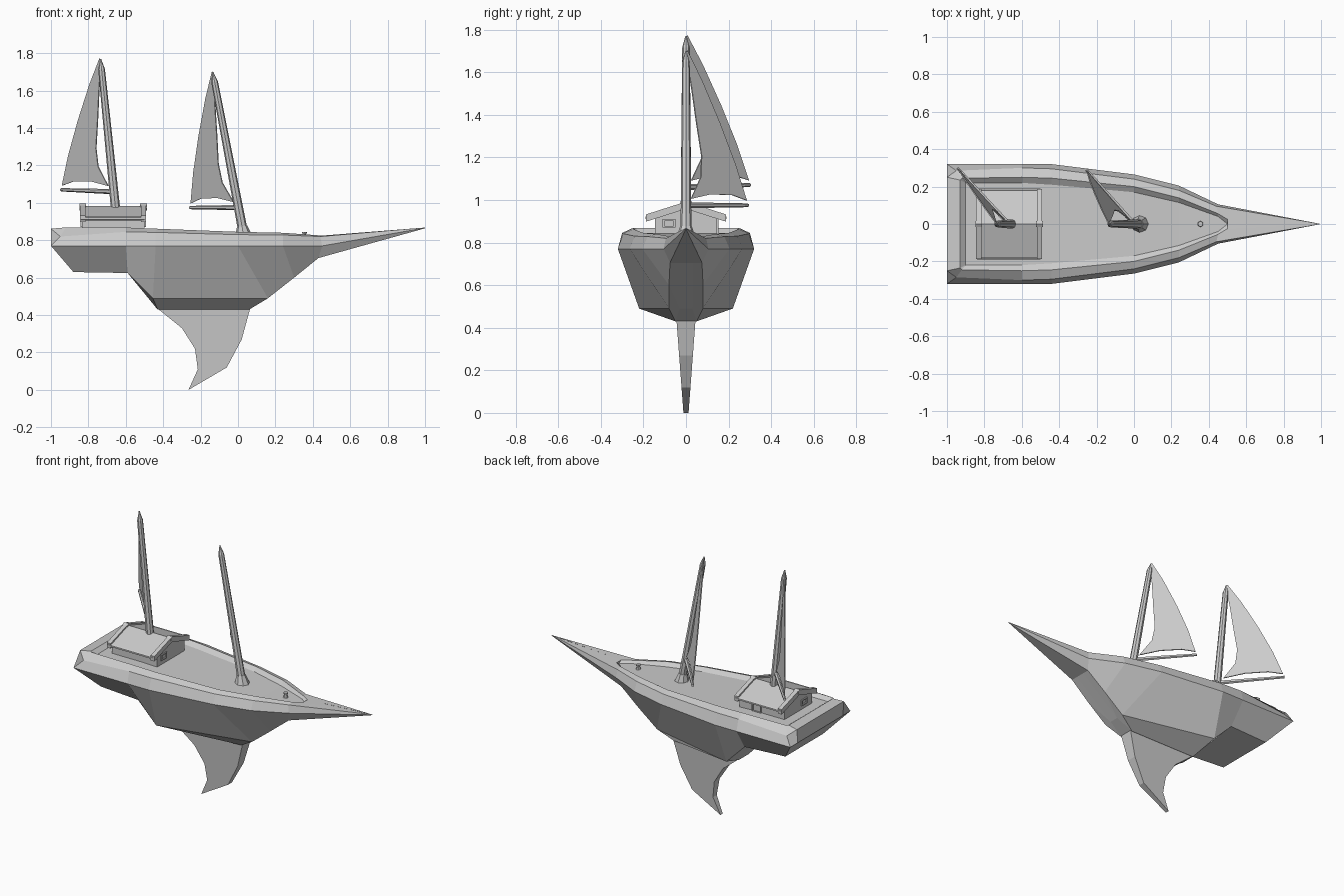
import bpy, bmesh
from mathutils import Vector as V

if "Cube" in bpy.data.objects:
    bpy.data.objects.remove(bpy.data.objects["Cube"])


def finish(bm, name):
    bmesh.ops.remove_doubles(bm, verts=bm.verts, dist=0.0005)
    bmesh.ops.dissolve_degenerate(bm, edges=bm.edges, dist=0.0003)
    bmesh.ops.recalc_face_normals(bm, faces=bm.faces)
    me = bpy.data.meshes.new(name)
    bm.to_mesh(me)
    bm.free()
    ob = bpy.data.objects.new(name, me)
    bpy.context.collection.objects.link(ob)
    return ob


def rod(name, a, b, r1, r2, n=8):
    a, b = V(a), V(b)
    d = b - a
    bm = bmesh.new()
    bmesh.ops.create_cone(bm, cap_ends=True, segments=n, radius1=r1, radius2=r2, depth=d.length)
    bm.transform(d.to_track_quat('Z', 'Y').to_matrix().to_4x4())
    bmesh.ops.translate(bm, verts=bm.verts, vec=(a + b) / 2)
    return finish(bm, name)


def slab(name, front, back):
    # solid between two matching outlines
    bm = bmesh.new()
    f = [bm.verts.new(p) for p in front]
    k = [bm.verts.new(p) for p in back]
    n = len(f)
    bm.faces.new(f)
    bm.faces.new(k[::-1])
    for i in range(n):
        j = (i + 1) % n
        bm.faces.new((f[i], f[j], k[j], k[i]))
    bmesh.ops.triangulate(bm, faces=[q for q in bm.faces if len(q.verts) > 4])
    return finish(bm, name)


def box(name, x0, x1, y0, y1, z0, z1):
    o = [(x0, y0), (x1, y0), (x1, y1), (x0, y1)]
    return slab(name, [(x, y, z0) for x, y in o], [(x, y, z1) for x, y in o])


# hull: lengthwise rows from deck edge over the rail and down to the keel
deck = [(-.9, .22, .845), (-.9, .22, .845), (-.6, .22, .845), (-.44, .21, .84),
        (0, .17, .825), (.24, .115, .815), (.45, .04, .81), (.5, 0, .81)]
rail_in = [(-.93, .235, .868), (-.92, .245, .868), (-.6, .25, .868), (-.44, .245, .862),
           (0, .2, .845), (.24, .14, .84), (.45, .055, .825), (.5, .025, .825)]
rail_out = [(-1, .25, .862), (-.95, .285, .82), (-.6, .3, .845), (-.44, .295, .842),
            (0, .24, .83), (.24, .18, .828), (.44, .095, .82), (1, 0, .868)]
chine = [(-1, .24, .77), (-1, .32, .77), (-.6, .32, .77), (-.44, .32, .77),
         (0, .265, .77), (.24, .205, .77), (.45, .105, .77), (1, 0, .866)]
low = [(-.88, .18, .63), (-.88, .2, .63), (-.59, .22, .625), (-.455, .22, .49),
       (.16, .08, .49), (.3, .08, .6), (.43, .075, .705), (1, 0, .864)]
keel = [(-.88, .05, .63), (-.88, .05, .63), (-.59, .05, .625), (-.43, .05, .43),
        (.06, .05, .43), (.16, .03, .49), (.43, .03, .705), (1, 0, .864)]
flat = lambda row: [(x, 0, z) for x, y, z in row]
rows = [[(r[0][0], 0, r[0][2])] + r
        for r in (flat(deck), deck, rail_in, rail_out, chine, low, keel, flat(keel))]
bm = bmesh.new()
for s in (1, -1):
    g = [[bm.verts.new((x, y * s, z)) for x, y, z in r] for r in rows]
    for a, b in zip(g, g[1:]):
        for i in range(len(a) - 1):
            bm.faces.new((a[i], a[i + 1], b[i + 1], b[i]))
# bow ridge between the inner rails
finish(bm, "hull")
slab("bow_cap", [(.5, .025, .825), (.5, -.025, .825), (1, 0, .867)],
     [(.5, .025, .80), (.5, -.025, .80), (1, 0, .865)])

# fin below the hull, thinner towards the tip
fin = [(-.43, .435), (-.3, .33), (-.23, .22), (-.215, .11), (-.265, 0),
       (-.06, .12), (.02, .27), (.065, .435)]
th = lambda z: .012 + .075 * z
slab("keel_fin", [(x, -th(z), z) for x, z in fin], [(x, th(z), z) for x, z in fin])

# masts, booms and sails
outline = [(.08, .025), (.24, .17), (.25, .31), (.17, .52), (.09, .75), (0, .98), (.02, 1),
           (.26, .8), (.55, .52), (.8, .25), (.98, .015), (.75, .05), (.4, .055)]


def rig(name, base, top, tack, clew):
    base, top, tack, clew = V(base), V(top), V(tack), V(clew)
    neck = base.lerp(top, .94)
    rod(name + "_mast", base, neck, .026, .018)
    rod(name + "_mast_tip", neck, top, .018, .003)
    rod(name + "_boom", tack, clew, .014, .009, 6)
    u, v = clew - tack, top - tack
    n = u.cross(v).normalized() * .003
    lift = V((0, 0, .012))
    pts = [tack + lift + u * a + v * b * .985 for a, b in outline]
    slab(name + "_sail", [p + n for p in pts], [p - n for p in pts])


rig("main", (.032, 0, .82), (-.135, 0, 1.70), (0, 0, .975), (-.255, .29, .975))
rig("aft", (-.643, 0, .85), (-.735, 0, 1.77), (-.67, 0, 1.06), (-.945, .3, 1.07))
rod("mast_collar", (.03, 0, .815), (.022, 0, .875), .048, .028)

# bow bollard
rod("bollard", (.355, 0, .805), (.355, 0, .835), .018, .008)
rod("bollard_cap", (.355, 0, .835), (.355, 0, .845), .014, .014)

# cabin with gable ends
gable = [(-.145, .835), (.145, .835), (.145, .93), (0, .972), (-.145, .93)]
slab("cabin_walls", [(-.835, y, z) for y, z in gable], [(-.5, y, z) for y, z in gable])


def roof(name, x0, x1, w, z, t):
    o = [(-w, z - .06), (0, z), (w, z - .06), (w, z - .06 - t), (0, z - t), (-w, z - .06 - t)]
    bm = bmesh.new()
    a, b = ([bm.verts.new((x, p, q)) for p, q in o] for x in (x0, x1))
    for r in (a, b):
        bm.faces.new((r[0], r[1], r[4], r[5]))
        bm.faces.new((r[1], r[2], r[3], r[4]))
    for i in range(6):
        j = (i + 1) % 6
        bm.faces.new((a[i], a[j], b[j], b[i]))
    finish(bm, name)


roof("cabin_roof", -.84, -.5, .18, .983, .018)
for x in (-.83, -.505):
    roof("gable_trim", x - .014, x + .014, .188, .992, .034)
    rod("ridge_end", (x - .018, 0, .978), (x + .018, 0, .978), .018, .018, 6)
for s in (-1, 1):
    rod("eave_trim", (-.84, s * .182, .916), (-.5, s * .182, .916), .01, .01, 6)


# framed windows on both ends, door on the far side
def frame(name, ax, p, c, w, z0, z1, t=.008):
    for a0, a1, b0, b1 in ((c - w, c + w, z1 - t, z1), (c - w, c + w, z0, z0 + t),
                           (c - w, c - w + t, z0, z1), (c + w - t, c + w, z0, z1)):
        if ax == 'x':
            box(name, p - .008, p + .008, a0, a1, b0, b1)
        else:
            box(name, a0, a1, p - .008, p + .008, b0, b1)


frame("front_window", 'x', -.5, -.08, .03, .87, .91)
frame("rear_window", 'x', -.835, -.06, .03, .87, .91)
frame("door_frame", 'y', .145, -.63, .035, .84, .915)
